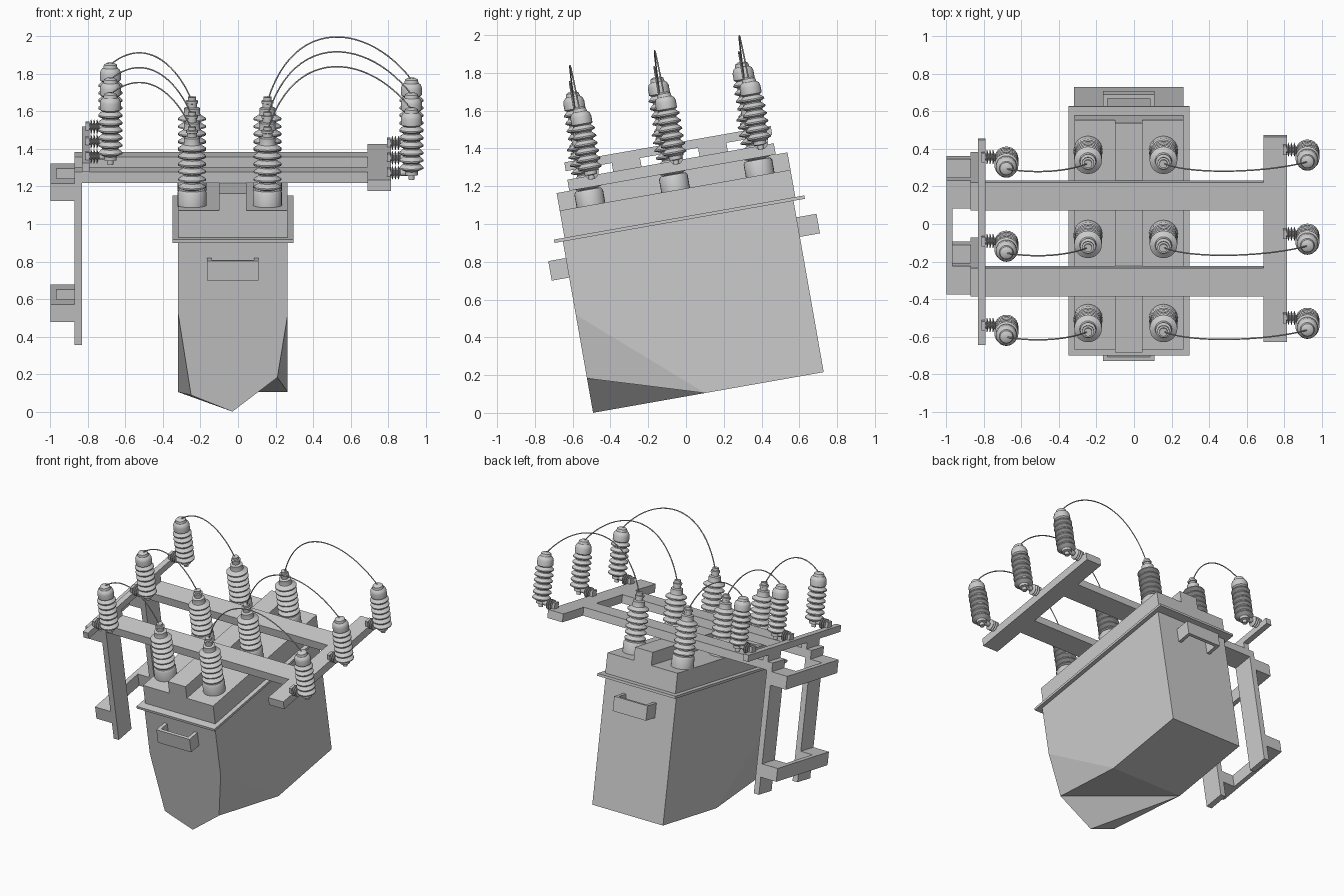
import bpy, bmesh
from math import radians, cos, sin, pi
from mathutils import Matrix, Vector

if "Cube" in bpy.data.objects:
    bpy.data.objects.remove(bpy.data.objects["Cube"])

# The whole unit leans: everything is built upright, then tilted about x
TILT = Matrix.Translation((0, 0, 0.003)) @ Matrix.Rotation(radians(10), 4, 'X')
CX, CU = -0.0275, 0.15          # tank centre in x, frame centre in depth
SPREAD = 0.455                  # spacing of the three phases


def add(name, bm, local=Matrix(), smooth=False):
    bmesh.ops.recalc_face_normals(bm, faces=bm.faces)
    me = bpy.data.meshes.new(name)
    bm.to_mesh(me)
    bm.free()
    ob = bpy.data.objects.new(name, me)
    bpy.context.collection.objects.link(ob)
    ob.matrix_world = TILT @ local
    if smooth:
        bpy.ops.object.select_all(action='DESELECT')
        ob.select_set(True)
        bpy.context.view_layer.objects.active = ob
        bpy.ops.object.shade_smooth_by_angle(angle=radians(35))
    return ob


def boxes(name, *specs):
    """Each spec is (x0, x1, y0, y1, z0, z1)."""
    bm = bmesh.new()
    for x0, x1, y0, y1, z0, z1 in specs:
        m = Matrix.Translation(((x0 + x1) / 2, (y0 + y1) / 2, (z0 + z1) / 2)) @ \
            Matrix.Diagonal((x1 - x0, y1 - y0, z1 - z0, 1))
        bmesh.ops.create_cube(bm, size=1, matrix=m)
    return add(name, bm)


def lathe(name, profile, local, seg=24):
    """Revolve (radius, height) points around local z, closing both ends."""
    bm = bmesh.new()
    rings = [[bm.verts.new((r * cos(2 * pi * i / seg), r * sin(2 * pi * i / seg), z))
              for i in range(seg)] for r, z in profile]
    for a, b in zip(rings, rings[1:]):
        for i in range(seg):
            j = (i + 1) % seg
            bm.faces.new((a[i], a[j], b[j], b[i]))
    bm.faces.new(rings[0])
    bm.faces.new(rings[-1])
    return add(name, bm, local, smooth=True)


def sheds(z0, z1, count, core, rim):
    """Stack of insulator skirts as profile points."""
    p, out = (z1 - z0) / count, []
    for i in range(count):
        z = z0 + i * p
        out += [(core, z), (rim, z + 0.22 * p), (rim, z + 0.40 * p), (core, z + 0.85 * p)]
    return out


def wire(name, pts):
    cu = bpy.data.curves.new(name, 'CURVE')
    cu.dimensions = '3D'
    cu.bevel_depth = 0.004
    cu.bevel_resolution = 1
    cu.resolution_u = 24
    sp = cu.splines.new('BEZIER')
    sp.bezier_points.add(1)
    p0, p1, p2, p3 = [Vector(p) for p in pts]
    for b, co, l, r in ((sp.bezier_points[0], p0, 2 * p0 - p1, p1),
                        (sp.bezier_points[1], p3, p2, 2 * p3 - p2)):
        b.handle_left_type = b.handle_right_type = 'FREE'
        b.co, b.handle_left, b.handle_right = co, l, r
    ob = bpy.data.objects.new(name, cu)
    bpy.context.collection.objects.link(ob)
    ob.matrix_world = TILT
    bpy.ops.object.select_all(action='DESELECT')
    ob.select_set(True)
    bpy.context.view_layer.objects.active = ob
    bpy.ops.object.convert(target='MESH')


# Tank: box whose front lower end is cut to an uneven point
L, R, F, B, BOT, TOP = -0.32, 0.265, -0.485, 0.755, 0.083, 1.01
P = dict(fl=(L, F, TOP), fr=(R, F, TOP), bl=(L, B, TOP), br=(R, B, TOP),
         al=(L, F, 0.62), ar=(R, F, 0.61), kl=(-0.25, F, 0.172), kr=(0.21, F, 0.268),
         tip=(-0.03, F, BOT), sl=(L, 0.117, BOT), sr=(R, 0.117, BOT),
         cl=(L, B, BOT), cr=(R, B, BOT))
bm = bmesh.new()
V = {k: bm.verts.new(c) for k, c in P.items()}
for f in ('fl fr br bl', 'fl al kl tip kr ar fr', 'bl br cr cl', 'fl bl cl sl al',
          'fr ar sr cr br', 'al sl kl', 'ar kr sr', 'sl cl cr sr',
          'kr sr sl', 'kr sl tip', 'tip sl kl'):
    bm.faces.new([V[k] for k in f.split()])
add("tank", bm)

# Flange, lid and raised centre ridge
boxes("tank_flange", (CX - 0.322, CX + 0.322, -0.53, 0.816, 1.004, 1.022))
boxes("lid", (CX - 0.29, CX + 0.29, -0.473, 0.768, 1.02, 1.168))
boxes("lid_ridge", (-0.10, 0.045, -0.473, 0.768, 1.16, 1.262))

# Lifting handles, open at top and bottom
for name, wall, out in (("front_handle", F, -0.094), ("back_handle", B, 0.108)):
    end = wall + out
    t = 0.022 if out > 0 else -0.022
    y0, y1 = sorted((wall, end))
    p0, p1 = sorted((end - t, end))
    boxes(name, (-0.165, 0.11, p0, p1, 0.81, 0.915),
          (-0.165, -0.14, y0, y1, 0.81, 0.915), (0.085, 0.11, y0, y1, 0.81, 0.915))

# Frame: two beams, end rail, hanging posts and the raised left rail on blocks
for s, name in ((-1, "front"), (1, "back")):
    c = CU + 0.232 * s
    y0, y1 = c - 0.076, c + 0.076
    boxes(name + "_beam", (-0.835, 0.695, y0, y1, 1.262, 1.322))
    boxes(name + "_post", (-0.872, -0.83, y0, y1, 0.385, 1.322))
    boxes(name + "_rail_block", (-0.832, -0.79, y0, y1, 1.32, 1.37))
boxes("right_rail", (0.69, 0.815, CU - 0.555, CU + 0.555, 1.262, 1.322))
boxes("left_rail", (-0.832, -0.79, CU - 0.555, CU + 0.555, 1.368, 1.415))

# U-shaped mounting brackets joining the posts
for name, z in (("upper_bracket", 1.165), ("lower_bracket", 0.51)):
    y0, y1 = CU - 0.308, CU + 0.308
    boxes(name, (-1.0, -0.966, y0, y1, z, z + 0.095),
          (-1.0, -0.87, y0, y0 + 0.152, z, z + 0.095),
          (-1.0, -0.87, y1 - 0.152, y1, z, z + 0.095))

# Insulator profiles
BUSHING = [(0.077, 0), (0.077, 0.075), (0.068, 0.088), (0.045, 0.09)] + \
    sheds(0.09, 0.34, 6, 0.045, 0.074) + \
    [(0.042, 0.345), (0.042, 0.37), (0.026, 0.375), (0.026, 0.395),
     (0.032, 0.397), (0.032, 0.41), (0.022, 0.412), (0.022, 0.43)]
ARRESTER = [(0.016, 0), (0.016, 0.022), (0.034, 0.025), (0.034, 0.045)] + \
    sheds(0.05, 0.295, 6, 0.044, 0.064) + \
    [(0.056, 0.297), (0.056, 0.335), (0.05, 0.352), (0.038, 0.362), (0.034, 0.38), (0.02, 0.388)]
STANDOFF = [(0.018, 0), (0.018, 0.012)] + sheds(0.012, 0.06, 3, 0.014, 0.038) + \
    [(0.018, 0.062), (0.018, 0.12)]

for i in (-1, 0, 1):
    y = CU + SPREAD * i
    tag = ("front", "middle", "back")[i + 1]
    # side: bushing x, arrester x, arrester depth, arrester foot, standoff x, standoff z
    for side, bx, ax, ay, az, sx, sz in (("left", -0.245, -0.68, y + 0.005, 1.387, -0.80, 1.43),
                                         ("right", 0.157, 0.924, y + 0.028, 1.302, 0.805, 1.338)):
        n = f"{tag}_{side}_"
        lathe(n + "bushing", BUSHING, Matrix.Translation((bx, y, 1.163)))
        lathe(n + "arrester", ARRESTER, Matrix.Translation((ax, ay, az)))
        lathe(n + "standoff", STANDOFF,
              Matrix.Translation((sx, ay + 0.005, sz)) @ Matrix.Rotation(pi / 2, 4, 'Y'), 16)
        boxes(n + "standoff_clip", (sx - 0.012, sx + 0.008, ay - 0.02, ay + 0.03, sz - 0.045, sz + 0.025))
        # Jumper wire from bushing to arrester
        if side == "left":
            a, b = (-0.33, y, 1.78), (-0.50, y, 1.92)
        else:
            a, b = (0.30, y + 0.02, 2.04), (0.70, y + 0.02, 1.98)
        wire(n + "wire", ((bx, y, 1.57), a, b, (ax, ay, az + 0.38)))
